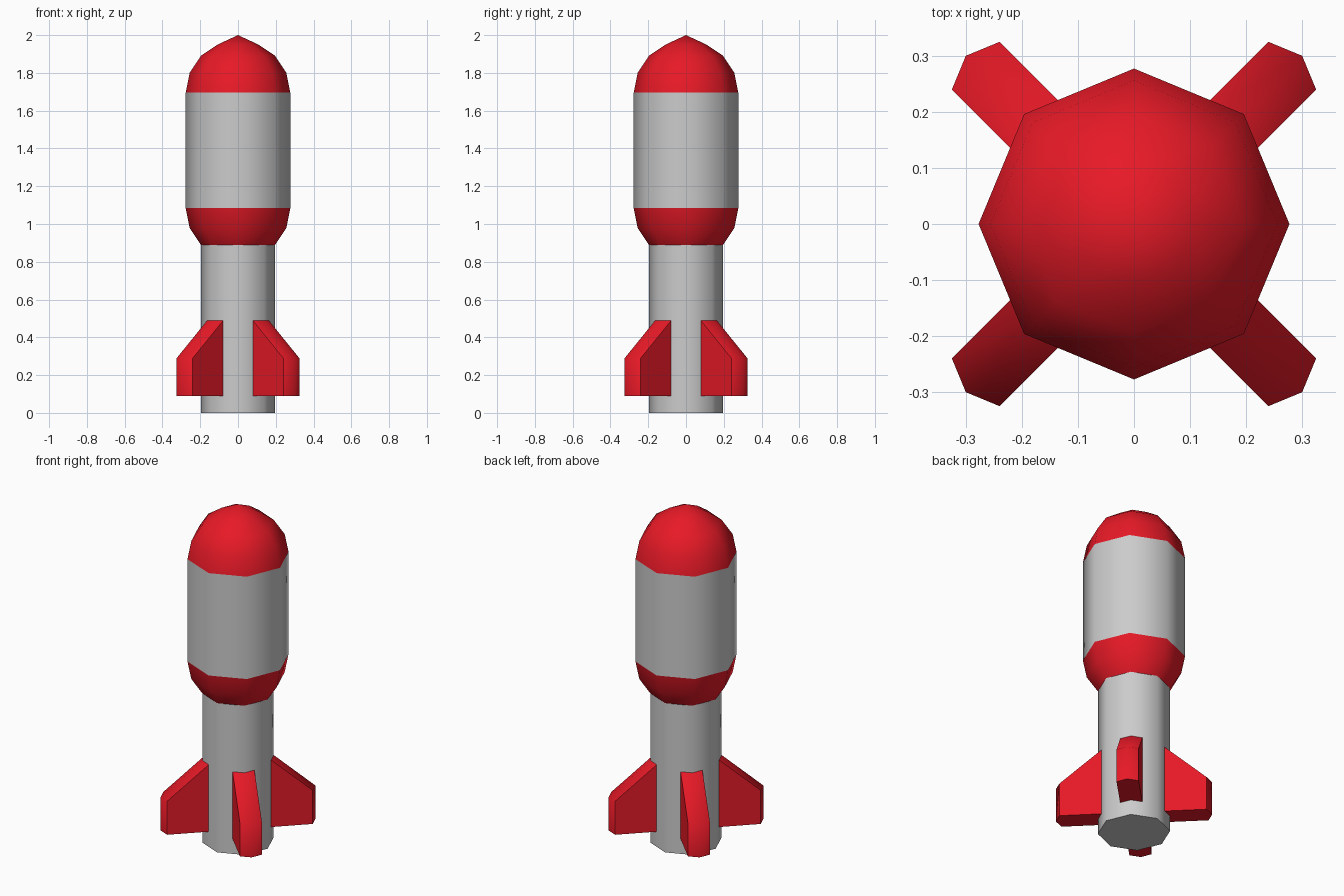
import bpy, bmesh, math

if "Cube" in bpy.data.objects:
    bpy.data.objects.remove(bpy.data.objects["Cube"])

R = 0.277                      # upper hull radius
S = math.sqrt(0.5)
C, D = R * math.cos(math.pi / 8), R * math.sin(math.pi / 8)
NECK = R * S                   # lower hull radius
Z_LOW, Z_HIGH = 1.085, 1.695   # ends of the upper cylinder

red = bpy.data.materials.new("red_paint")
red.diffuse_color = (0.80, 0.01, 0.02, 1)
red.use_nodes = True
red.node_tree.nodes["Principled BSDF"].inputs["Base Color"].default_value = red.diffuse_color


def finish(name, bm, mat=None):
    bmesh.ops.recalc_face_normals(bm, faces=bm.faces)
    me = bpy.data.meshes.new(name)
    bm.to_mesh(me)
    bm.free()
    ob = bpy.data.objects.new(name, me)
    bpy.context.collection.objects.link(ob)
    if mat:
        me.materials.append(mat)
    bpy.ops.object.select_all(action='DESELECT')
    bpy.context.view_layer.objects.active = ob
    ob.select_set(True)
    bpy.ops.object.shade_smooth_by_angle(angle=math.radians(47))
    return ob


def lathe(name, profile, mat=None, cap=False):
    """Eight-sided shell from (radius, z) points; radius 0 closes to a tip."""
    bm = bmesh.new()
    rings = []
    for r, z in profile:
        if r == 0:
            rings.append([bm.verts.new((0, 0, z))] * 8)
        else:
            rings.append([bm.verts.new((r * math.cos(k * math.pi / 4),
                                        r * math.sin(k * math.pi / 4), z)) for k in range(8)])
    for a, b in zip(rings, rings[1:]):
        for k in range(8):
            j = (k + 1) % 8
            bm.faces.new(dict.fromkeys((a[k], a[j], b[j], b[k])))
    if cap:
        bm.faces.new(rings[0])
    return finish(name, bm, mat)


# hull sections
lathe("lower_hull", [(NECK, 0), (NECK, Z_LOW - NECK)], cap=True)
lathe("lower_collar", [(NECK, Z_LOW - NECK), (C, Z_LOW - D), (R, Z_LOW)], red)
lathe("upper_hull", [(R, Z_LOW), (R, Z_HIGH)])
lathe("nose_cone", [(R, Z_HIGH), (C, Z_HIGH + D), (NECK, Z_HIGH + NECK),
                    (D, Z_HIGH + C), (0, 2.0)], red)


def fin(name, angle):
    """Swept fin whose outer edge repeats the hull's corner."""
    bm = bmesh.new()
    loops = []
    ca, sa = math.cos(angle), math.sin(angle)
    for t in (-0.06, 0, 0.06):
        r0 = NECK - abs(t) * math.tan(math.pi / 8) - 0.001
        r1 = r0 + 0.229
        loops.append([bm.verts.new((r * ca - t * sa, r * sa + t * ca, z))
                      for r, z in ((r0, 0.09), (r1, 0.09), (r1, 0.29), (r0, 0.49))])
    for a, b in zip(loops, loops[1:]):
        for k in range(4):
            j = (k + 1) % 4
            bm.faces.new((a[k], a[j], b[j], b[k]))
    bm.faces.new(loops[0])
    bm.faces.new(loops[-1])
    return finish(name, bm, red)


# four fins on the diagonals
for i in range(4):
    fin(f"fin_{i + 1}", math.pi / 4 + i * math.pi / 2)
